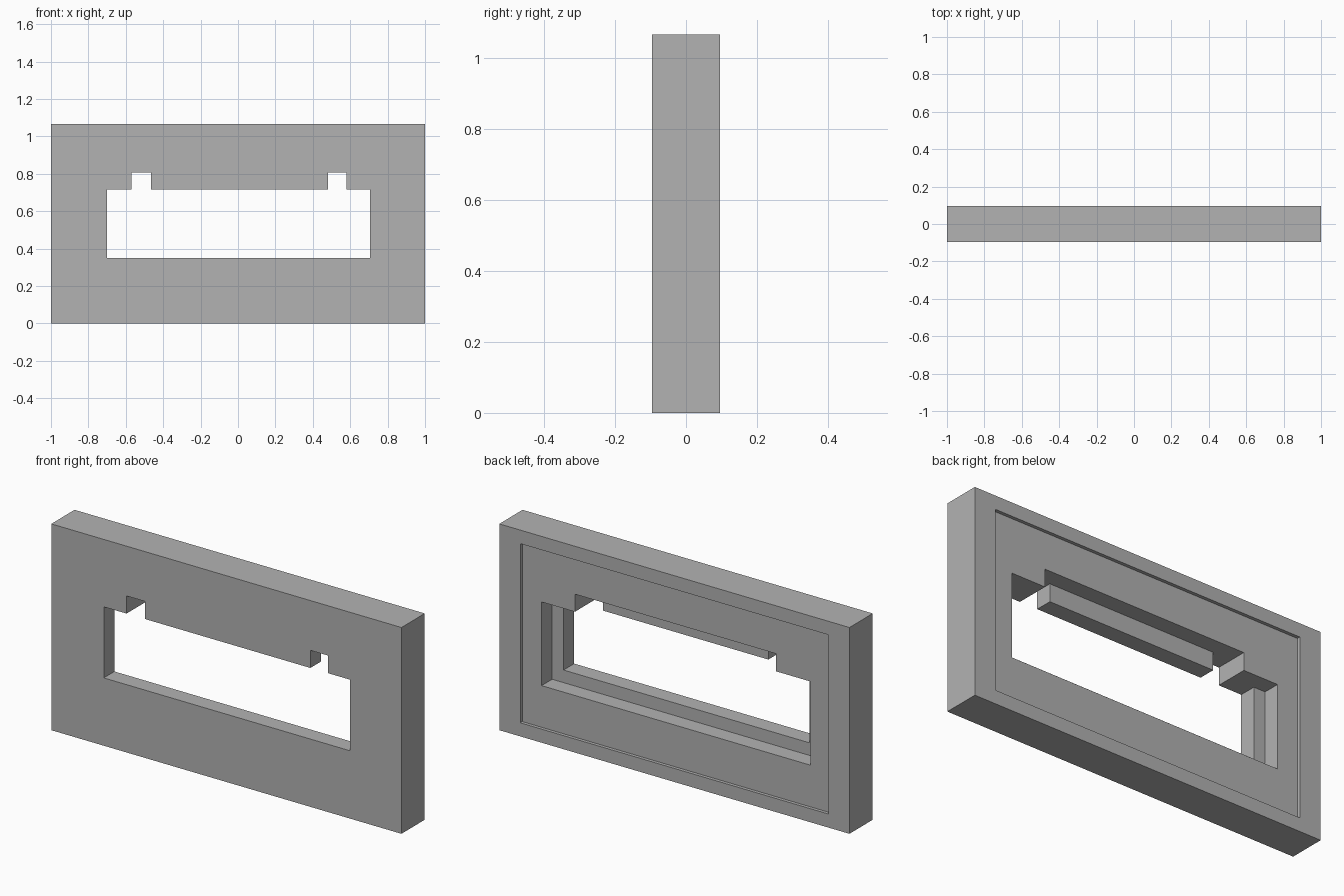
import bpy
import bmesh

cube = bpy.data.objects.get("Cube")
if cube:
    bpy.data.objects.remove(cube, do_unlink=True)

grey = bpy.data.materials.new("light grey")
grey.use_nodes = True
grey.diffuse_color = (0.448, 0.448, 0.448, 1)
grey.node_tree.nodes["Principled BSDF"].inputs["Base Color"].default_value = grey.diffuse_color


def prism(name, outline, y0, y1):
    """Extrude an (x, z) outline from depth y0 to y1."""
    bm = bmesh.new()
    face = bm.faces.new([bm.verts.new((x, y0, z)) for x, z in outline])
    grown = bmesh.ops.extrude_face_region(bm, geom=[face])["geom"]
    moved = [v for v in grown if isinstance(v, bmesh.types.BMVert)]
    bmesh.ops.translate(bm, verts=moved, vec=(0, y1 - y0, 0))
    bmesh.ops.recalc_face_normals(bm, faces=bm.faces)
    mesh = bpy.data.meshes.new(name)
    bm.to_mesh(mesh)
    bm.free()
    mesh.materials.append(grey)
    obj = bpy.data.objects.new(name, mesh)
    bpy.context.collection.objects.link(obj)
    return obj


def rect(x0, x1, z0, z1):
    return [(x0, z0), (x1, z0), (x1, z1), (x0, z1)]


def notched(x0, x1, z0, z1, notches, top):
    """Rectangle whose top edge has raised notches, listed right to left."""
    points = [(x0, z0), (x1, z0), (x1, z1)]
    for a, b in notches:
        points += [(b, z1), (b, top), (a, top), (a, z1)]
    return points + [(x0, z1)]


HALF = 0.095      # half the panel thickness
STEP = -0.008     # depth of the pocket floor
LIP = 0.078       # floor of the shallow back recess
OPEN_TOP, NOTCH_TOP = 0.717, 0.808

panel = prism("panel_frame", rect(-1, 1, 0, 1.065), -HALF, HALF)

# Shallow recess across the back
recess = prism("back_recess_cutter", rect(-0.88, 0.88, 0.07, 0.995), LIP, 0.2)

# Wider pocket behind the window, with one long raised notch
pocket = prism("back_pocket_cutter",
               notched(-0.765, 0.77, 0.285, OPEN_TOP, [(-0.57, 0.58)], NOTCH_TOP),
               STEP, 0.2)

# Window through the front with two small notches, leaving a bar between them
window = prism("window_cutter",
               notched(-0.70, 0.705, 0.35, OPEN_TOP,
                       [(0.48, 0.58), (-0.57, -0.465)], NOTCH_TOP),
               -0.2, 0.03)

bpy.context.view_layer.objects.active = panel
for cutter in (recess, pocket, window):
    cutter.hide_render = True
    mod = panel.modifiers.new(cutter.name, "BOOLEAN")
    mod.operation = "DIFFERENCE"
    mod.solver = "EXACT"
    mod.object = cutter
    bpy.ops.object.modifier_apply(modifier=mod.name)
    bpy.data.objects.remove(cutter, do_unlink=True)
